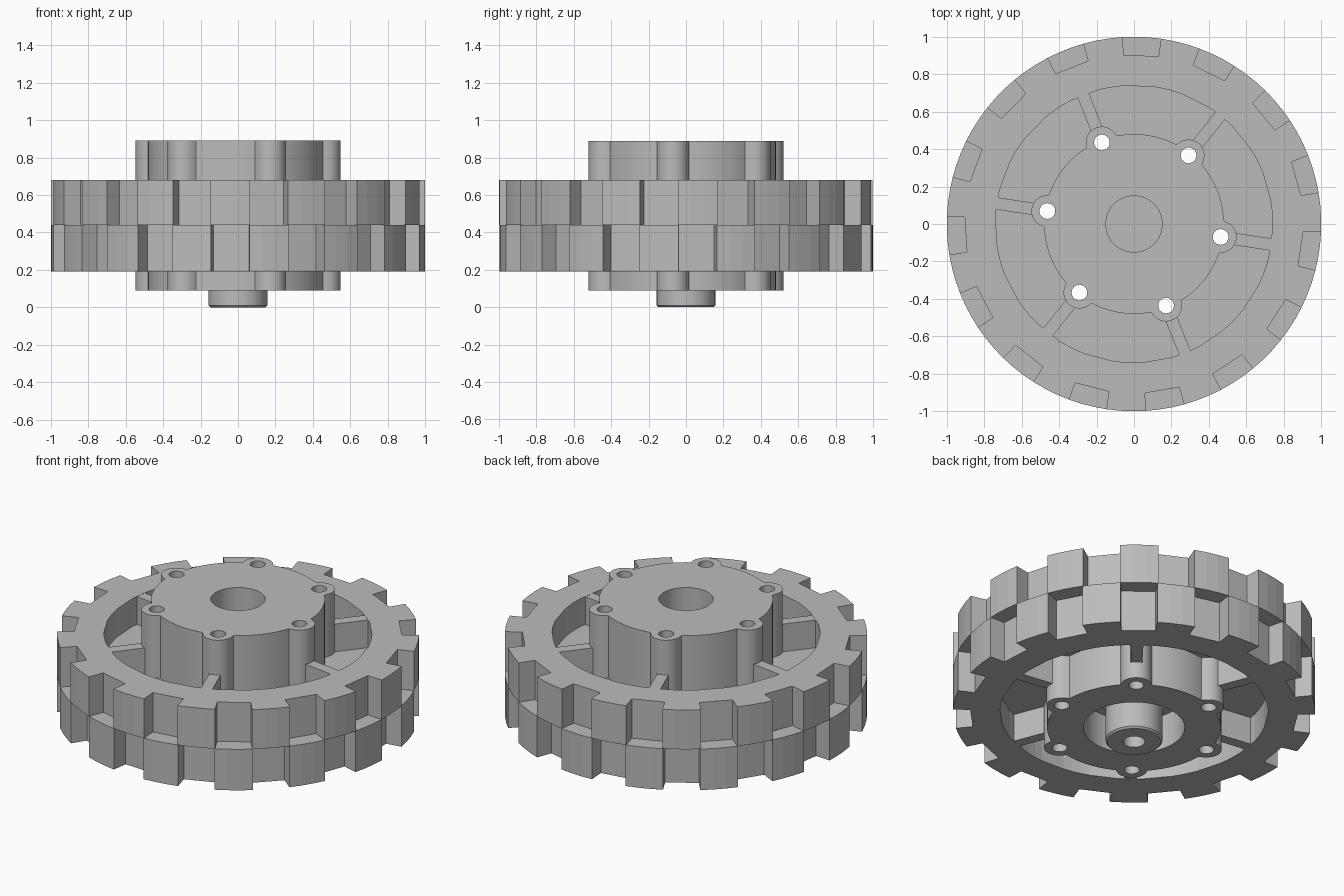
import bpy, bmesh
from math import sin, cos, radians, sqrt, pi
from mathutils import Matrix, Vector

cube = bpy.data.objects.get("Cube")
if cube:
    bpy.data.objects.remove(cube, do_unlink=True)

grey = bpy.data.materials.new("plain grey")
grey.use_nodes = True
grey.diffuse_color = (0.5, 0.5, 0.5, 1)
grey.node_tree.nodes["Principled BSDF"].inputs["Base Color"].default_value = (0.5, 0.5, 0.5, 1)

LUGS, LUG_PHASE, NOTCH_HALF = 15, 87.6, 5.9
BOSSES = [111.5 + 60 * i for i in range(6)]
BOSS_DIST, BOSS_R, HUB_R = 0.468, 0.085, 0.48


def polar(r, deg, z=0.0):
    return Vector((r * cos(radians(deg)), r * sin(radians(deg)), z))


def finish(bm, name, smooth=False):
    bmesh.ops.remove_doubles(bm, verts=bm.verts, dist=1e-5)
    bmesh.ops.recalc_face_normals(bm, faces=bm.faces)
    mesh = bpy.data.meshes.new(name)
    bm.to_mesh(mesh)
    bm.free()
    mesh.materials.append(grey)
    obj = bpy.data.objects.new(name, mesh)
    bpy.context.collection.objects.link(obj)
    if smooth:
        shade(obj)
    return obj


def activate(obj):
    bpy.ops.object.select_all(action='DESELECT')
    obj.select_set(True)
    bpy.context.view_layer.objects.active = obj


def shade(obj):
    activate(obj)
    bpy.ops.object.shade_smooth_by_angle(angle=radians(30))


def lathe(name, profile, steps=64, closed=False, smooth=True):
    """Revolve an (r, z) profile about the z axis."""
    bm = bmesh.new()
    verts = [bm.verts.new((r, 0, z)) for r, z in profile]
    pairs = list(zip(verts, verts[1:]))
    if closed:
        pairs.append((verts[-1], verts[0]))
    edges = [bm.edges.new(p) for p in pairs]
    bmesh.ops.spin(bm, geom=verts + edges, cent=(0, 0, 0), axis=(0, 0, 1),
                   angle=2 * pi, steps=steps, use_merge=True)
    return finish(bm, name, smooth)


def cut(obj, cutter):
    activate(obj)
    mod = obj.modifiers.new("cut", 'BOOLEAN')
    mod.operation, mod.solver, mod.object = 'DIFFERENCE', 'EXACT', cutter
    bpy.ops.object.modifier_apply(modifier=mod.name)


def lug_ring(name, z0, z1, phase):
    """Rim half with square notches around the outside."""
    sections = []
    for i in range(LUGS):
        mid = phase + i * 360 / LUGS
        a, b = mid + NOTCH_HALF, mid + 360 / LUGS - NOTCH_HALF
        sections.append((mid - NOTCH_HALF, 0.905))
        sections.append((a, 0.905))
        sections += [(a + (b - a) * k / 3, 1.0) for k in range(4)]
    bm = bmesh.new()
    rings = [[bm.verts.new(polar(r, d, z)) for r, z in
              ((0.74, z0), (ro, z0), (ro, z1), (0.74, z1))] for d, ro in sections]
    for p, q in zip(rings, rings[1:] + rings[:1]):
        for k in range(4):
            n = (k + 1) % 4
            bm.faces.new((p[k], p[n], q[n], q[k]))
    return finish(bm, name)


def hub_radius(deg):
    """Hub outline: a circle with six round bosses."""
    r = HUB_R
    for b in BOSSES:
        phi = radians((deg - b + 180) % 360 - 180)
        s = BOSS_R ** 2 - (BOSS_DIST * sin(phi)) ** 2
        if s > 0 and cos(phi) > 0:
            r = max(r, BOSS_DIST * cos(phi) + sqrt(s))
    return r


# Rim: two staggered halves
lug_ring("upper_rim", 0.44, 0.68, LUG_PHASE)
lug_ring("lower_rim", 0.19, 0.44, LUG_PHASE + 180 / LUGS)

# Hub with bosses
bm = bmesh.new()
outline = [bm.verts.new(polar(hub_radius(d), d, 0.09)) for d in range(360)]
base = bm.faces.new(outline)
top = bmesh.ops.extrude_face_region(bm, geom=[base])["geom"]
bmesh.ops.translate(bm, vec=(0, 0, 0.8),
                    verts=[v for v in top if isinstance(v, bmesh.types.BMVert)])
hub = finish(bm, "hub")

# Web disc between hub and rim
web = lathe("web", [(0.4, 0.36), (0.745, 0.36), (0.745, 0.51), (0.4, 0.51)], closed=True)

# Cutters for bolt holes, underside bore and top socket
bm = bmesh.new()
for d in BOSSES:
    bmesh.ops.create_cone(bm, cap_ends=True, segments=24, radius1=0.042, radius2=0.042,
                          depth=2, matrix=Matrix.Translation(polar(BOSS_DIST, d, 0.5)))
holes = finish(bm, "bolt_hole_cutter")
bore = lathe("bore_cutter", [(0, 0), (0.28, 0), (0.28, 0.3), (0.22, 0.3), (0.22, 0.45), (0, 0.45)])
socket = lathe("socket_cutter", [(0, 0.6), (0.15, 0.6), (0.15, 1), (0, 1)])
for cutter in (holes, bore, socket):
    cutter.hide_render = True
    cut(hub, cutter)
cut(web, holes)
for cutter in (holes, bore, socket):
    bpy.data.objects.remove(cutter, do_unlink=True)
shade(hub)
shade(web)

# Spokes, flush with both faces of the rim
for i, d in enumerate(BOSSES):
    bm = bmesh.new()
    mat = (Matrix.Rotation(radians(d), 4, 'Z') @ Matrix.Translation((0.638, 0, 0.435))
           @ Matrix.Diagonal((0.22, 0.065, 0.488, 1)))
    bmesh.ops.create_cube(bm, size=1, matrix=mat)
    finish(bm, f"spoke_{i + 1}")

# Axle stub with blind hole
lathe("axle", [(0, 0.47), (0.157, 0.47), (0.157, 0.01), (0.147, 0), (0.06, 0),
               (0.06, 0.2), (0, 0.2)])
